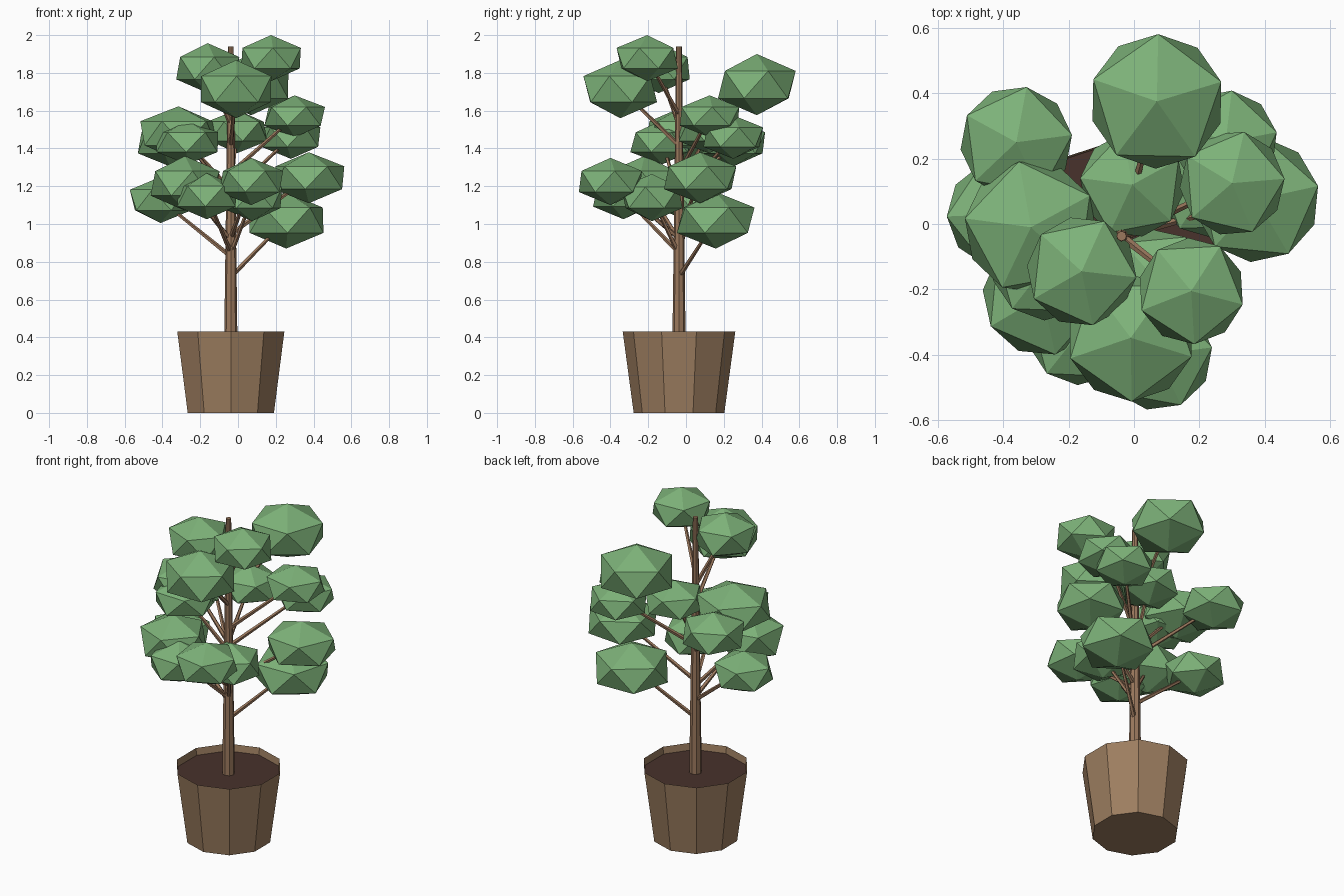
import bpy, bmesh, math, random
from mathutils import Vector, Matrix

if "Cube" in bpy.data.objects:
    bpy.data.objects.remove(bpy.data.objects["Cube"])

random.seed(4)
CX, CY = -0.038, -0.037          # trunk and pot axis


def material(name, rgb):
    m = bpy.data.materials.new(name)
    m.diffuse_color = (*rgb, 1)
    m.use_nodes = True
    m.node_tree.nodes["Principled BSDF"].inputs["Base Color"].default_value = m.diffuse_color
    return m


LEAF = material("leaf green", (0.205, 0.445, 0.19))
POT = material("pot brown", (0.34, 0.21, 0.118))
WOOD = material("bark brown", (0.33, 0.19, 0.11))
SOIL = material("dark soil", (0.065, 0.032, 0.025))


def finish(name, bm, mat):
    me = bpy.data.meshes.new(name)
    bm.to_mesh(me)
    bm.free()
    me.materials.append(mat)
    ob = bpy.data.objects.new(name, me)
    bpy.context.collection.objects.link(ob)
    return ob


def tapered(name, a, b, r1, r2, sides, mat, spin=0.0, open_top=False):
    """Tapered prism from point a to point b."""
    a, b = Vector(a), Vector(b)
    d = b - a
    bm = bmesh.new()
    bmesh.ops.create_cone(bm, cap_ends=True, segments=sides, radius1=r1, radius2=r2,
                          depth=d.length, matrix=Matrix.Rotation(spin, 4, 'Z'))
    if open_top:
        top = [f for f in bm.faces if f.normal.z > 0.9]
        bmesh.ops.delete(bm, geom=top, context='FACES_ONLY')
    rot = d.to_track_quat('Z', 'Y').to_matrix().to_4x4() if d.xy.length > 1e-6 else Matrix()
    bm.transform(Matrix.Translation((a + b) / 2) @ rot)
    return finish(name, bm, mat)


# Pot: open ten-sided tub with a corner facing the front (spin set from create_cone's layout)
tapered("pot", (CX, CY, 0), (CX, CY, 0.43), 0.24, 0.298, 10, POT, 0.0, True)
pot = bpy.data.objects["pot"]
v = pot.data.vertices[0].co
turn = math.pi / 2 - math.atan2(v.y - CY, v.x - CX)
axis = Matrix.Translation((CX, CY, 0))
pot.data.transform(axis @ Matrix.Rotation(turn, 4, 'Z') @ axis.inverted())

# Soil disc just under the rim
bm = bmesh.new()
bmesh.ops.create_circle(bm, cap_ends=True, segments=10, radius=0.292)
v = bm.verts[:][0].co
bm.transform(Matrix.Translation((CX, CY, 0.388)) @ Matrix.Rotation(math.pi / 2 - math.atan2(v.y, v.x), 4, 'Z'))
bmesh.ops.recalc_face_normals(bm, faces=bm.faces)
for f in bm.faces:
    if f.normal.z < 0:
        f.normal_flip()
finish("soil", bm, SOIL)

# Trunk
tapered("trunk", (CX, CY, 0.385), (CX, CY, 1.94), 0.035, 0.015, 8, WOOD)

# Leaf clusters: x, y, z, radius, half height
CLUSTERS = [
    (0.07, 0.375, 1.738, 0.230, 0.162),
    (-0.36, 0.25, 1.43, 0.192, 0.125),
    (-0.315, -0.01, 1.48, 0.228, 0.143),
    (0.28, 0.25, 1.46, 0.178, 0.115),
    (0.30, 0.125, 1.57, 0.180, 0.111),
    (-0.005, 0.12, 1.49, 0.180, 0.115),
    (-0.16, -0.145, 1.825, 0.188, 0.132),
    (0.175, -0.205, 1.878, 0.182, 0.122),
    (-0.01, -0.348, 1.714, 0.218, 0.154),
    (-0.268, -0.125, 1.433, 0.190, 0.117),
    (-0.41, 0.03, 1.127, 0.182, 0.122),
    (0.255, 0.157, 1.02, 0.230, 0.150),
    (0.375, 0.075, 1.245, 0.215, 0.135),
    (0.07, -0.40, 1.225, 0.190, 0.125),
    (-0.165, -0.33, 1.147, 0.182, 0.122),
    (-0.28, -0.22, 1.215, 0.205, 0.145),
    (0.075, -0.18, 1.14, 0.182, 0.125),
]
for i, (x, y, z, r, h) in enumerate(CLUSTERS, 1):
    bm = bmesh.new()
    bmesh.ops.create_icosphere(bm, subdivisions=1, radius=1)
    bm.transform(Matrix.Translation((x, y, z)) @ Matrix.Diagonal((r, r, h, 1))
                 @ Matrix.Rotation(random.uniform(0, 1.25), 4, 'Z'))
    finish(f"leaf_cluster_{i}", bm, LEAF)
    # Branch from trunk to the cluster
    tapered(f"branch_{i}", (CX, CY, z - 0.30), (x, y, z), 0.013, 0.008, 5, WOOD)
